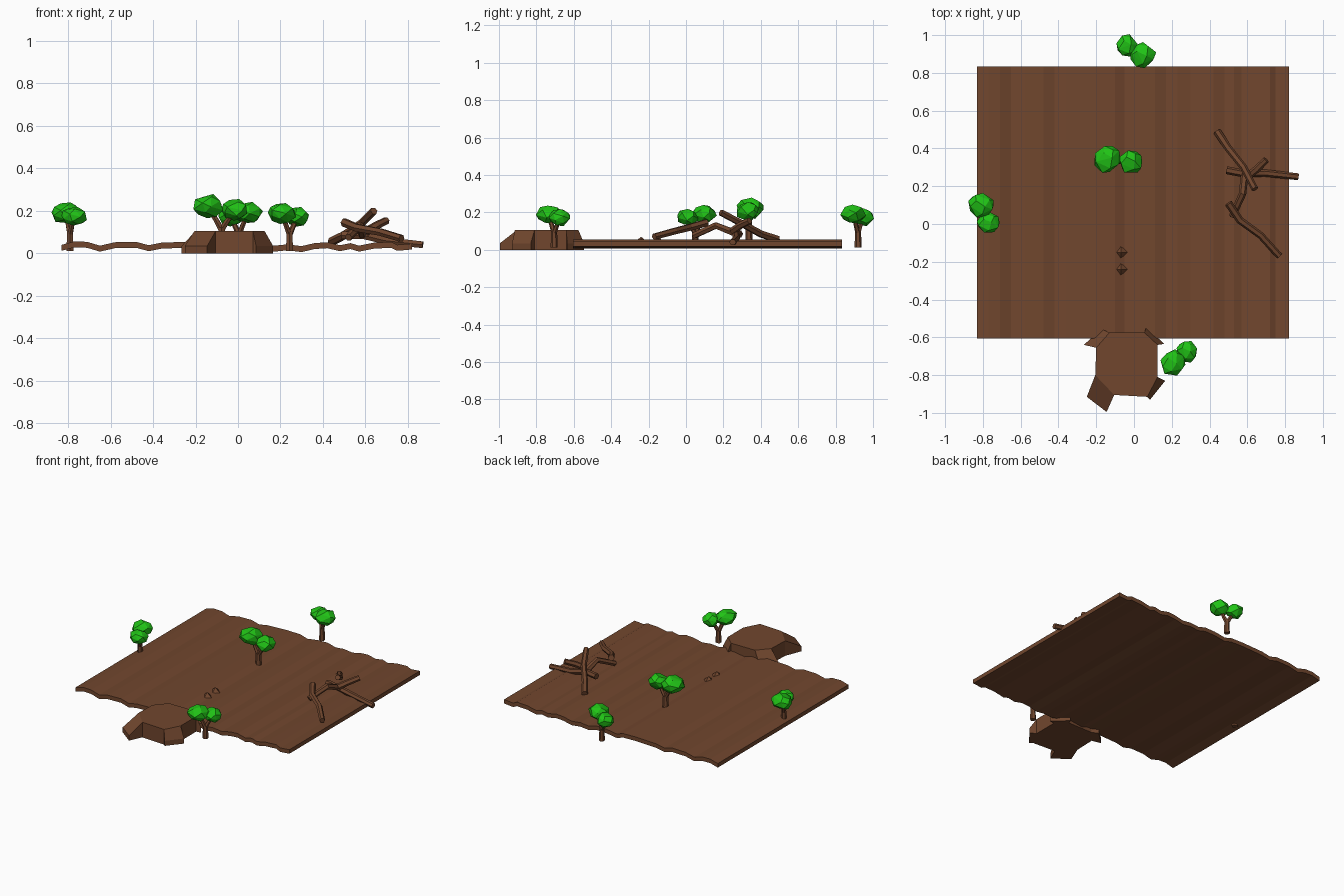
import bpy, bmesh, math, random
from mathutils import Vector, Matrix

if "Cube" in bpy.data.objects:
    bpy.data.objects.remove(bpy.data.objects["Cube"])

def mat(name, rgb):
    m = bpy.data.materials.new(name)
    m.diffuse_color = (*rgb, 1)
    m.use_nodes = True
    m.node_tree.nodes["Principled BSDF"].inputs["Base Color"].default_value = m.diffuse_color
    return m

BROWN = mat("bark_brown", (0.165, 0.062, 0.027))
GREEN = mat("leaf_green", (0.015, 0.55, 0.008))

def finish(bm, name, *mats):
    bmesh.ops.recalc_face_normals(bm, faces=bm.faces)
    me = bpy.data.meshes.new(name)
    bm.to_mesh(me)
    bm.free()
    for m in mats:
        me.materials.append(m)
    ob = bpy.data.objects.new(name, me)
    bpy.context.collection.objects.link(ob)
    return ob

def tube(bm, pts, r0, r1, sides=6):
    """Faceted tapering tube through points, capped."""
    pts = [Vector(p) for p in pts]
    rings, n = [], len(pts)
    for i, p in enumerate(pts):
        d = (pts[min(i + 1, n - 1)] - pts[max(i - 1, 0)]).normalized()
        ref = Vector((0, 0, 1)) if abs(d.z) < 0.9 else Vector((1, 0, 0))
        u = d.cross(ref).normalized()
        v = d.cross(u)
        r = r0 + (r1 - r0) * i / (n - 1)
        rings.append([bm.verts.new(p + r * (u * math.cos(a) + v * math.sin(a)))
                      for a in (2 * math.pi * k / sides for k in range(sides))])
    for a, b in zip(rings, rings[1:]):
        for k in range(sides):
            bm.faces.new((a[k], a[(k + 1) % sides], b[(k + 1) % sides], b[k]))
    bm.faces.new(rings[0])
    bm.faces.new(rings[-1][::-1])

# Wavy ground slab: profile along x, extruded along y
wave = [(-.83, .040), (-.77, .056), (-.71, .054), (-.65, .036), (-.58, .052), (-.48, .054),
        (-.42, .038), (-.36, .050), (-.20, .056), (-.10, .054), (-.05, .038), (.03, .050),
        (.11, .052), (.17, .036), (.23, .042), (.30, .034), (.36, .048), (.42, .052),
        (.48, .038), (.53, .048), (.57, .036), (.64, .050), (.72, .054), (.75, .040), (.82, .046)]
bm = bmesh.new()
loops = [[[bm.verts.new((x, y, z - t)) for x, z in wave] for t in (0, .028)] for y in (-.605, .835)]
(ft, fb), (kt, kb) = loops
for i in range(len(wave) - 1):
    for a, b in ((ft, kt), (fb, kb), (ft, fb), (kt, kb)):
        bm.faces.new((a[i], a[i + 1], b[i + 1], b[i]))
for i in (0, -1):
    bm.faces.new((ft[i], fb[i], kb[i], kt[i]))
finish(bm, "ground_slab", BROWN)

# Small bumps on the slab
bm = bmesh.new()
for x, y in ((-.07, -.15), (-.07, -.24)):
    bmesh.ops.create_cone(bm, cap_ends=True, segments=4, radius1=.035, radius2=0, depth=.03,
                          matrix=Matrix.Translation((x, y, .055)))
finish(bm, "ground_bumps", BROWN)

# Stump: top plate with four roots. Each root: (top edge a, b), (outer edge c, d), counterclockwise
roots = [((.12, -.81), (.12, -.64), None, None)]
roots = [
    ((.085, -.91), (.125, -.82), (.075, -.93), (.165, -.83)),
    ((.125, -.64), (.055, -.575), (.16, -.635), (.065, -.545)),
    ((-.13, -.575), (-.20, -.655), (-.175, -.555), (-.265, -.64)),
    ((-.205, -.80), (-.105, -.905), (-.25, -.915), (-.145, -.995)),
]
roots[0] = ((.07, -.915), (.125, -.81), (.085, -.93), (.165, -.83))
bm = bmesh.new()
top, base, inner = [], [], []
for a, b, c, d in roots:
    A, B = (bm.verts.new((*p, .105)) for p in (a, b))
    A0, B0 = (bm.verts.new((*p, 0)) for p in (a, b))
    C, D = (bm.verts.new((*p, .035)) for p in (c, d))
    C0, D0 = (bm.verts.new((*p, 0)) for p in (c, d))
    for f in ((A, B, D, C), (C, D, D0, C0), (A, C, C0, A0), (B, B0, D0, D)):
        bm.faces.new(f)
    top += [A, B]
    base += [A0, C0, D0, B0]
    inner.append((A, A0, B, B0))
for i in range(4):
    _, _, B, B0 = inner[i]
    A, A0, _, _ = inner[(i + 1) % 4]
    bm.faces.new((B, B0, A0, A))
bm.faces.new(top)
bm.faces.new(base)
finish(bm, "stump", BROWN)

# Trees: forked trunk with two faceted leaf clumps
def tree(name, big, small, z0, s, seed):
    rnd = random.Random(seed)
    bx, by = big
    sx, sy = small
    mx, my = (bx + sx) / 2, (by + sy) / 2
    zb, zs = z0 + .178 * s, z0 + .162 * s
    bm = bmesh.new()
    tube(bm, [(mx, my, z0), (mx, my, z0 + .085 * s)], .019 * s, .016 * s)
    for x, y, z in ((bx, by, zb), (sx, sy, zs)):
        tube(bm, [(mx, my, z0 + .075 * s), (x, y, z)], .014 * s, .010 * s)
    finish(bm, name + "_trunk", BROWN)
    bm = bmesh.new()
    for x, y, z, r, h in ((bx, by, zb, .070 * s, .052 * s), (sx, sy, zs, .060 * s, .047 * s)):
        vs = []
        for k in range(20):      # jittered points spread evenly over a sphere
            w = 1 - 2 * (k + .5) / 20
            t = k * 2.4 + rnd.uniform(-.3, .3)
            q = math.sqrt(1 - w * w)
            j = rnd.uniform(.92, 1.08)
            vs.append(bm.verts.new((x + r * j * q * math.cos(t), y + r * j * q * math.sin(t), z + h * j * w)))
        bmesh.ops.convex_hull(bm, input=vs)
    finish(bm, name + "_leaves", GREEN)

tree("back_tree", (.045, .895), (-.035, .945), .012, 1, 1)
tree("middle_tree", (-.14, .345), (-.015, .328), .03, 1.08, 2)
tree("left_tree", (-.81, .095), (-.772, .005), .012, 1, 3)
tree("front_tree", (.205, -.735), (.28, -.675), .012, 1, 4)

# Fallen dead branches
branches = [
    [(.44, .49, .055), (.50, .40, .085), (.58, .30, .14), (.64, .185, .20)],
    [(.49, .285, .085), (.59, .265, .085), (.69, .27, .06), (.87, .25, .04)],
    [(.60, .25, .10), (.65, .29, .13), (.70, .34, .155)],
    [(.585, .26, .09), (.575, .16, .13), (.52, .04, .075)],
    [(.50, .11, .145), (.56, .02, .12), (.67, -.06, .10), (.77, -.17, .07)],
    [(.44, .27, .06), (.52, .25, .085), (.58, .26, .09)],
]
bm = bmesh.new()
for b in branches[:5]:
    tube(bm, b, .021, .018)
finish(bm, "fallen_branches", BROWN)
